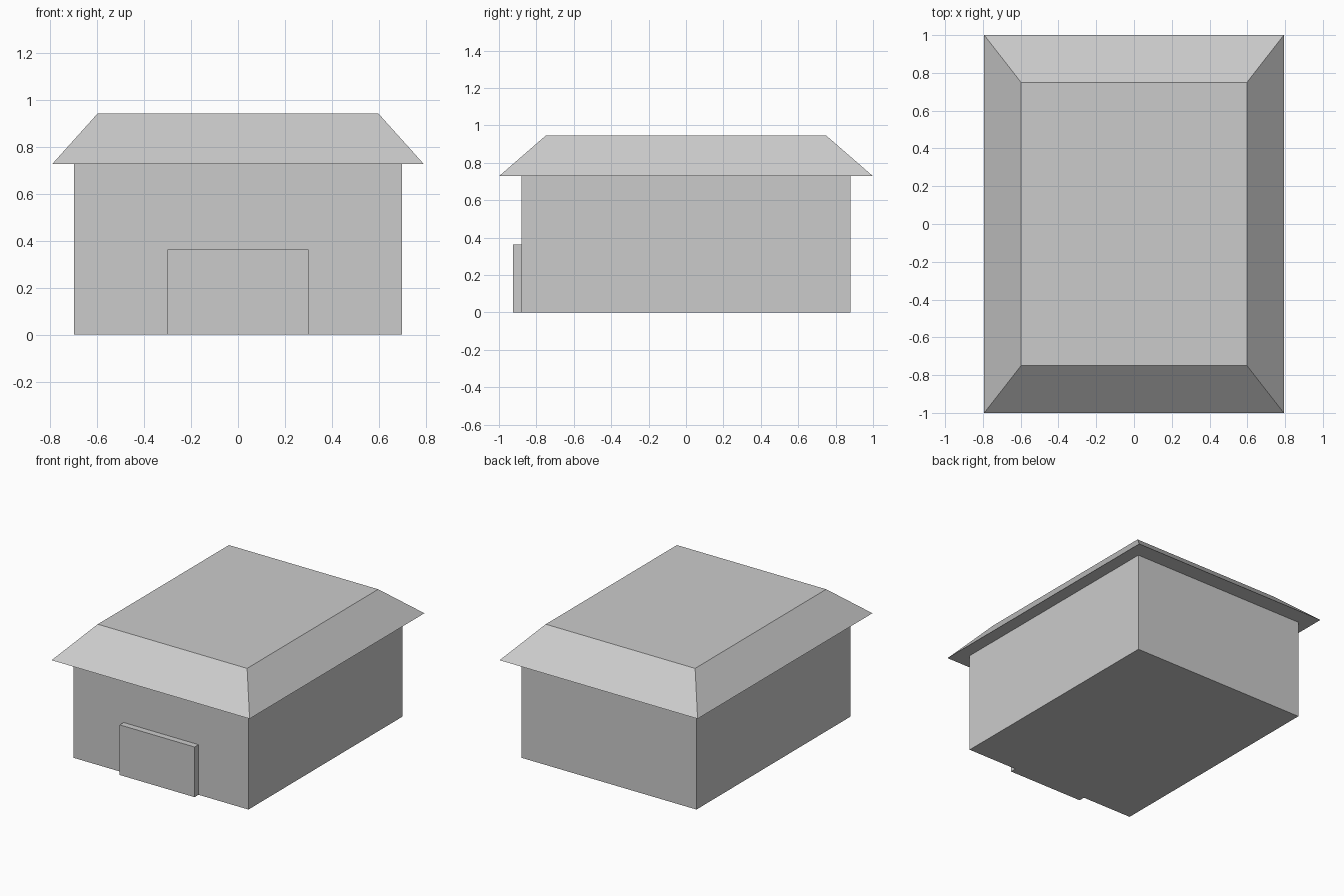
import bpy, bmesh

if "Cube" in bpy.data.objects:
    bpy.data.objects.remove(bpy.data.objects["Cube"])


def frustum(name, bottom, top, z0, z1, y=0.0):
    """Flat-sided block; bottom and top are (half width, half depth)."""
    bm = bmesh.new()
    bmesh.ops.create_cube(bm, size=2)
    for v in bm.verts:
        hx, hy = top if v.co.z > 0 else bottom
        v.co = (v.co.x * hx, v.co.y * hy + y, z1 if v.co.z > 0 else z0)
    mesh = bpy.data.meshes.new(name)
    bm.to_mesh(mesh)
    bm.free()
    obj = bpy.data.objects.new(name, mesh)
    bpy.context.collection.objects.link(obj)
    return obj


# Walls
frustum("walls", (0.70, 0.88), (0.70, 0.88), 0, 0.728)
# Overhanging hipped roof with flat top
frustum("roof", (0.793, 1.0), (0.598, 0.75), 0.728, 0.945)
# Wide door standing proud of the front wall
frustum("door", (0.30, 0.0325), (0.30, 0.0325), 0, 0.363, y=-0.8925)
